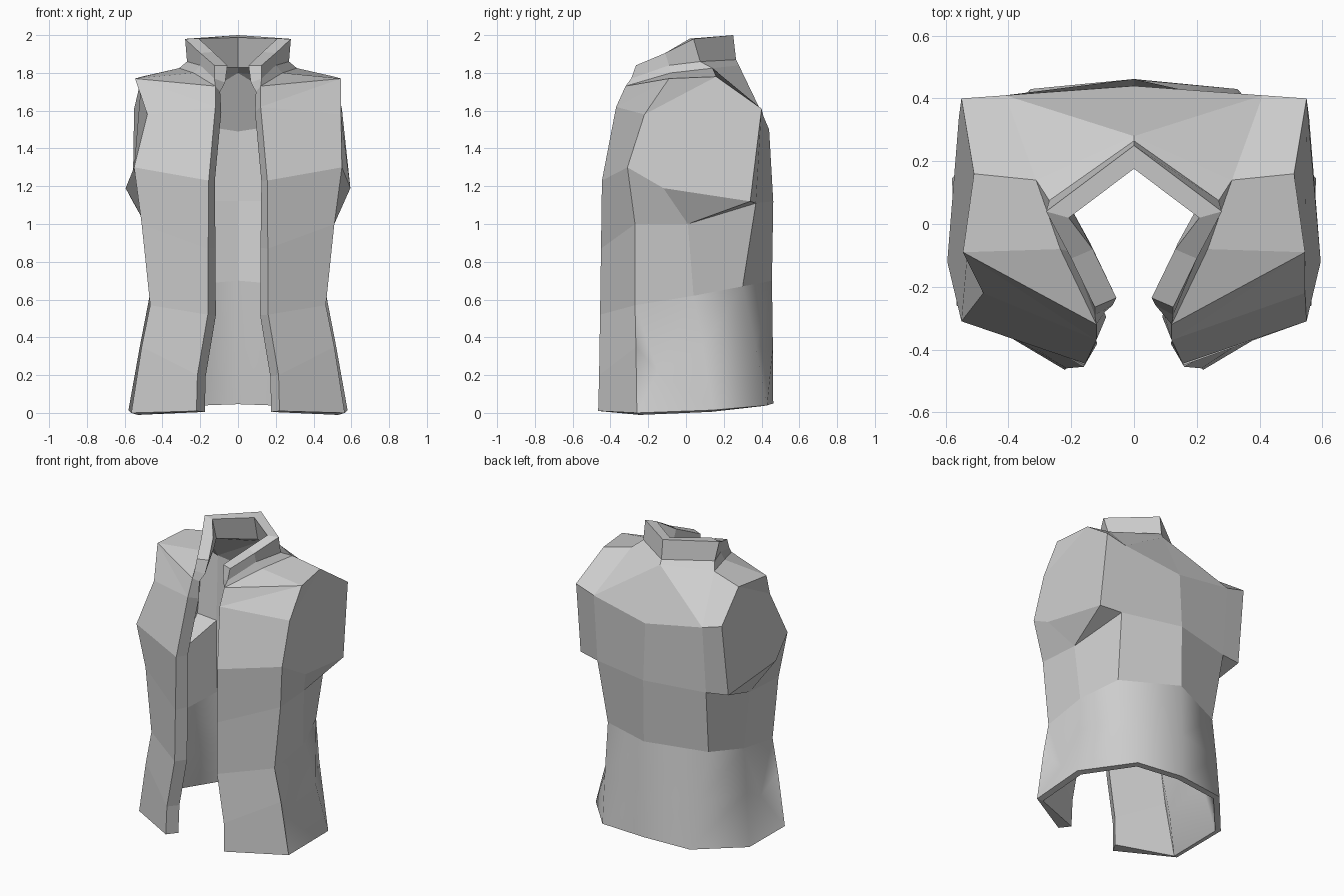
import bpy, bmesh

if "Cube" in bpy.data.objects:
    bpy.data.objects.remove(bpy.data.objects["Cube"])

# Body columns run from the front opening round the side to the centre back
POINTS = {
    "hem": [(.22, -.465, .01), (.565, -.26, 0), (.58, .145, .015), (.33, .43, .04), (0, .462, .05)],
    "low": [(.215, -.46, .2), (.51, -.265, .35), (.52, .09, .35), (.355, .37, .35), (0, .46, .35)],
    "waist": [(.16, -.455, .52), (.465, -.27, .57), (.468, .04, .62), (.38, .30, .67), (0, .455, .70)],
    "chest": [(.158, -.45, .87), (.51, -.27, 1.0), (.49, .01, 1.0), (.41, .37, 1.11), (0, .462, 1.12)],
    "bust": [(.155, -.445, 1.23), (.55, -.31, 1.3)],
    "lapel": [(.12, -.37, 1.62)],
    "yoke": [(.41, .41, 1.57), (0, .44, 1.5)],
    # pressed-in dent at the hip
    "dent": [(.46, -.15, .22)],
    # armhole: lower front, lower back, upper back, shoulder, front shoulder, front
    "arm": [(.595, -.12, 1.19), (.558, .34, 1.12), (.55, .40, 1.61),
            (.51, .16, 1.78), (.545, -.09, 1.77), (.545, -.22, 1.58)],
    # neckline, collar foot and collar top, front to centre back
    "neck": [(.12, -.32, 1.73), (.235, -.08, 1.80), (.312, .14, 1.825), (0, .28, 1.84)],
    "foot": [(.125, -.29, 1.77), (.2, -.09, 1.84), (.27, .075, 1.86), (0, .265, 1.87)],
    "top": [(.125, -.265, 1.84), (.2, -.11, 1.905), (.28, .04, 1.98), (0, .25, 2.0)],
}
# cloth thickness by row
THICK = {"top": .075, "foot": .068, "neck": .055, "yoke": .055, "chest": .048, "hem": .04}

FACES = []
# torso rows
for a, b in (("hem", "low"), ("low", "waist"), ("waist", "chest")):
    for i in range(4):
        if i != 1 or a == "waist":
            FACES.append(((a, i), (a, i + 1), (b, i + 1), (b, i)))
# fan of faces round the hip dent
RING = [("hem", 1), ("hem", 2), ("low", 2), ("waist", 2), ("waist", 1), ("low", 1)]
for i in range(6):
    FACES.append((RING[i], RING[(i + 1) % 6], ("dent", 0)))
# chest, underarm and back
FACES += [
    (("chest", 0), ("chest", 1), ("bust", 1), ("bust", 0)),
    (("chest", 1), ("chest", 2), ("arm", 0), ("bust", 1)),
    (("chest", 2), ("arm", 1), ("arm", 0)),
    (("chest", 2), ("chest", 3), ("arm", 1)),
    (("chest", 3), ("chest", 4), ("yoke", 1), ("yoke", 0)),
    (("chest", 3), ("yoke", 0), ("arm", 2), ("arm", 1)),
    # shoulder and upper front
    (("bust", 0), ("bust", 1), ("arm", 5), ("lapel", 0)),
    (("lapel", 0), ("arm", 5), ("arm", 4)),
    (("lapel", 0), ("arm", 4), ("neck", 0)),
    (("neck", 0), ("arm", 4), ("neck", 1)),
    (("neck", 1), ("arm", 4), ("arm", 3), ("neck", 2)),
    (("neck", 2), ("arm", 3), ("arm", 2), ("yoke", 0)),
    (("neck", 2), ("yoke", 0), ("neck", 3)),
    (("neck", 3), ("yoke", 0), ("yoke", 1)),
    # closed armhole
    (("arm", 5), ("arm", 3), ("arm", 4)),
    (("bust", 1), ("arm", 0), ("arm", 1), ("arm", 2), ("arm", 3), ("arm", 5)),
]
# collar
for a, b in (("neck", "foot"), ("foot", "top")):
    for i in range(3):
        FACES.append(((a, i), (a, i + 1), (b, i + 1), (b, i)))

cloth = bpy.data.materials.new("light_grey_cloth")
cloth.diffuse_color = (.62, .62, .62, 1)
cloth.use_nodes = True
cloth.node_tree.nodes["Principled BSDF"].inputs["Base Color"].default_value = cloth.diffuse_color

bm = bmesh.new()
centre, thick = {}, {}
for side in (1, -1):
    verts = {}
    for row, pts in POINTS.items():
        for i, (x, y, z) in enumerate(pts):
            key = (row, i)
            if side < 0 and key == ("arm", 5):
                x = .48          # tucked fold on one armhole
            if key in centre:
                verts[key] = centre[key]
                continue
            v = bm.verts.new((x * side, y, z))
            verts[key] = v
            thick[v] = THICK.get(row, .045)
            if i == 0 and row in ("hem", "low", "waist", "chest", "bust", "lapel"):
                thick[v] = .085  # heavy front opening
            if x == 0:
                centre[key] = v
    for keys in FACES:
        loop = [verts[k] for k in keys]
        f = bm.faces.new(loop if side > 0 else loop[::-1])
        # soft skirt, faceted elsewhere
        f.smooth = ("dent", 0) in keys or (keys[0][0] in ("hem", "low") and keys[0][1] > 0)

# crisp borders and front side crease
for e in bm.edges:
    front = all(abs(v.co.y + .265) < .02 for v in e.verts)
    if e.is_boundary or front:
        e.smooth = False
bm.verts.index_update()
weights = {v.index: t * 10 for v, t in thick.items()}
mesh = bpy.data.meshes.new("vest")
bm.to_mesh(mesh)
bm.free()
mesh.materials.append(cloth)
vest = bpy.data.objects.new("vest", mesh)
bpy.context.collection.objects.link(vest)

# cloth thickness, heavier at the collar rim and front opening
group = vest.vertex_groups.new(name="thickness")
for index, w in weights.items():
    group.add([index], w, 'REPLACE')
solid = vest.modifiers.new("thickness", 'SOLIDIFY')
solid.thickness = .1
solid.offset = -1
solid.vertex_group = "thickness"
